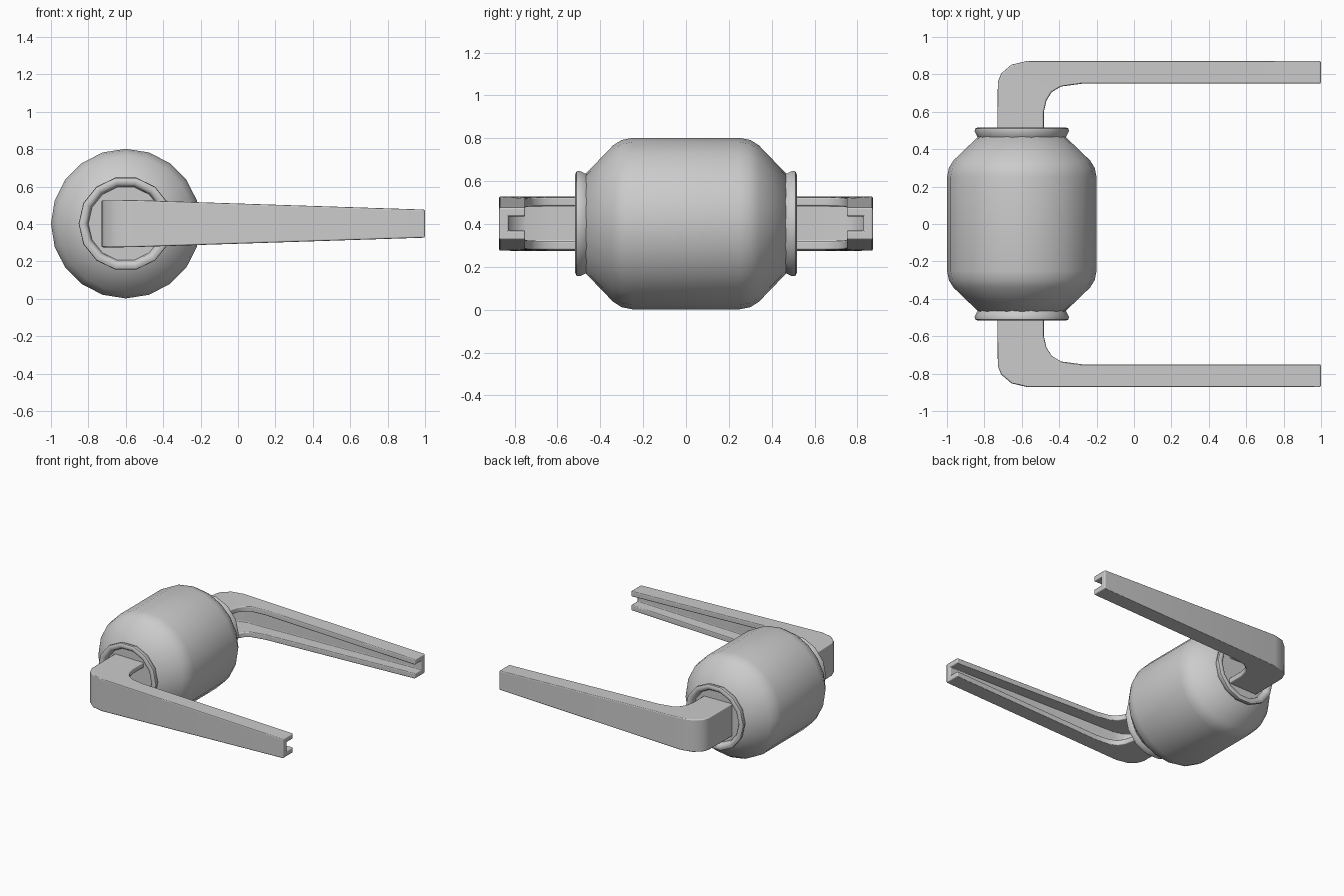
import bpy, bmesh
from math import cos, sin, tau, radians
from mathutils import Vector

if "Cube" in bpy.data.objects:
    bpy.data.objects.remove(bpy.data.objects["Cube"])

CX, CZ = -0.6, 0.402   # axis of the barrel, running along y


def finish(name, bm):
    bmesh.ops.recalc_face_normals(bm, faces=bm.faces[:])
    mesh = bpy.data.meshes.new(name)
    bm.to_mesh(mesh)
    bm.free()
    obj = bpy.data.objects.new(name, mesh)
    bpy.context.collection.objects.link(obj)
    for p in mesh.polygons:
        p.use_smooth = True
    return obj


def skin(name, rings):
    """Join equal-length closed rings of points and cap both ends."""
    bm = bmesh.new()
    loops = [[bm.verts.new(p) for p in ring] for ring in rings]
    n = len(loops[0])
    for a, b in zip(loops, loops[1:]):
        for i in range(n):
            j = (i + 1) % n
            bm.faces.new((a[i], a[j], b[j], b[i]))
    bm.faces.new(loops[0])
    bm.faces.new(loops[-1])
    return finish(name, bm)


def lathe(name, profile, sides, radius_z=1.0):
    rings = [[(CX + r * cos(tau * i / sides), y, CZ + r * radius_z * sin(tau * i / sides))
              for i in range(sides)] for r, y in profile]
    obj = skin(name, rings)
    bpy.ops.object.select_all(action='DESELECT')
    obj.select_set(True)
    bpy.context.view_layer.objects.active = obj
    bpy.ops.object.shade_smooth_by_angle(angle=radians(50))
    return obj


def mirror_y(obj):
    m = obj.modifiers.new("Mirror", 'MIRROR')
    m.use_axis = (False, True, False)


# barrel
half = [(0.23, 0.47), (0.365, 0.34), (0.39, 0.30), (0.40, 0.25)]
lathe("barrel", half + [(r, -y) for r, y in reversed(half)], 20)

# raised end rims, with a recessed face
rim = lathe("end_rim", [(0.23, 0.455), (0.238, 0.468), (0.252, 0.495), (0.25, 0.51),
                        (0.235, 0.517), (0.215, 0.513), (0.205, 0.50), (0.20, 0.475)], 14)
mirror_y(rim)

# bent, tapering channel arms: pairs of outer and inner points along the path
stations = [((-0.73, 0.44), (-0.482, 0.44)), ((-0.73, 0.60), (-0.482, 0.60)),
            ((-0.728, 0.76), (-0.468, 0.66)), ((-0.71, 0.805), (-0.44, 0.705)),
            ((-0.655, 0.852), (-0.39, 0.735)), ((-0.57, 0.872), (-0.28, 0.75)),
            ((1.0, 0.872), (1.0, 0.75))]
WEB, FLANGE = 0.045, 0.042


def half_height(x):
    return 0.127 - 0.052 * max(0.0, x + 0.6) / 1.6


rings = []
for outer, inner in stations:
    o, i = Vector(outer), Vector(inner)
    w = o + (i - o).normalized() * WEB
    ho, hw, hi = (half_height(p.x) for p in (o, w, i))
    upper = [(o, ho), (i, hi), (i, hi - FLANGE), (w, hw - FLANGE)]
    section = upper + [(p, -h) for p, h in reversed(upper)]
    rings.append([(p.x, p.y, CZ + h) for p, h in section])
arm = skin("arm", rings)
mirror_y(arm)
bevel = arm.modifiers.new("Bevel", 'BEVEL')
bevel.width = 0.009
bevel.segments = 2
bevel.limit_method = 'ANGLE'
bevel.angle_limit = radians(50)
bevel.harden_normals = True
